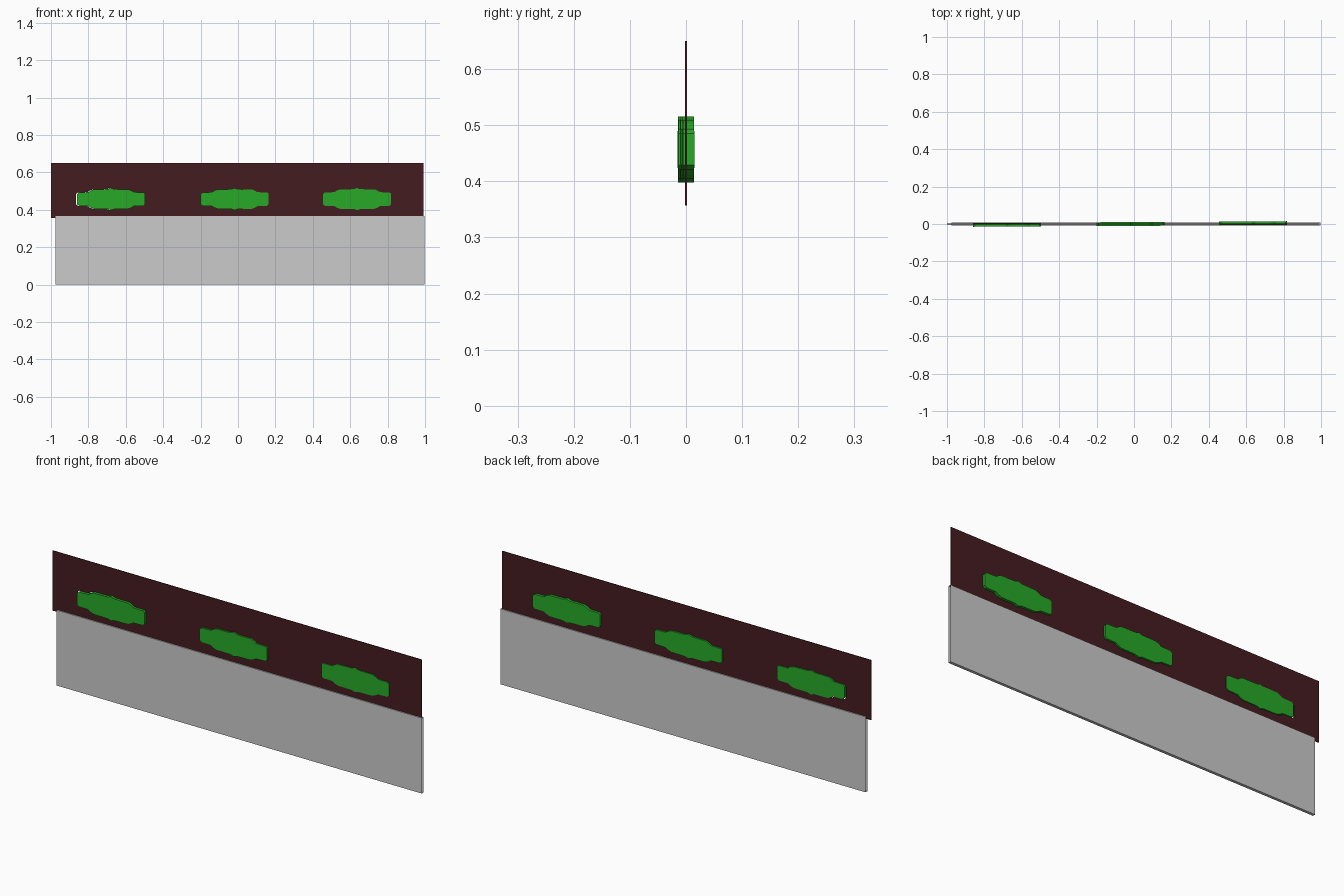
import bpy, bmesh

if "Cube" in bpy.data.objects:
    bpy.data.objects.remove(bpy.data.objects["Cube"])

def material(name, rgb):
    m = bpy.data.materials.new(name)
    m.diffuse_color = (*rgb, 1)
    m.use_nodes = True
    m.node_tree.nodes["Principled BSDF"].inputs["Base Color"].default_value = m.diffuse_color
    return m

def finish(name, bm, mat=None):
    me = bpy.data.meshes.new(name)
    bm.to_mesh(me)
    bm.free()
    ob = bpy.data.objects.new(name, me)
    bpy.context.collection.objects.link(ob)
    if mat:
        me.materials.append(mat)
    return ob

def slab(name, x0, x1, z0, z1, t, mat=None, open_ends=False):
    bm = bmesh.new()
    bmesh.ops.create_cube(bm, size=1)
    for v in bm.verts:
        v.co = (x0 if v.co.x < 0 else x1, v.co.y * t, z0 if v.co.z < 0 else z1)
    if open_ends:
        bm.normal_update()
        ends = [f for f in bm.faces if abs(f.normal.x) > 0.9]
        bmesh.ops.delete(bm, geom=ends, context='FACES_ONLY')
    return finish(name, bm, mat)

# Upper right quarter of the stepped plaque outline, mirrored to a loop
quarter = [(0.182, 0.028), (0.172, 0.036), (0.122, 0.037), (0.108, 0.046),
           (0.092, 0.052), (0.018, 0.053)]
top = quarter + [(0, 0.059)] + [(-x, z) for x, z in reversed(quarter)]
outline = top + [(x, -z) for x, z in reversed(top)]

def plaque(name, cx, cz, cy, t, slope=0.0, mat=None):
    bm = bmesh.new()
    face = bm.faces.new([bm.verts.new((cx + x, cy - t / 2 + slope * x, cz + z))
                         for x, z in outline])
    new = bmesh.ops.extrude_face_region(bm, geom=[face])["geom"]
    bmesh.ops.translate(bm, vec=(0, t, 0),
                        verts=[g for g in new if isinstance(g, bmesh.types.BMVert)])
    bmesh.ops.recalc_face_normals(bm, faces=bm.faces)
    return finish(name, bm, mat)

dark = material("dark_brown", (0.06, 0.012, 0.015))
green = material("green", (0.02, 0.4, 0.02))

# Lower grey board, open at both ends
slab("lower_board", -0.975, 0.998, 0.0, 0.368, 0.014, open_ends=True)

# Thin dark upper panel with a window behind each plaque
panel = slab("upper_panel", -1.0, 0.993, 0.357, 0.65, 0.0036, dark)

# Green plaques, set at a very slight angle through the windows
for cx, cy, shift in ((-0.678, -0.004, -0.006), (-0.018, 0, 0), (0.637, 0.004, 0)):
    cutter = plaque("window_cutter", cx + shift, 0.457, 0, 0.1)
    mod = panel.modifiers.new("window", 'BOOLEAN')
    mod.operation = 'DIFFERENCE'
    mod.object = cutter
    bpy.context.view_layer.objects.active = panel
    bpy.ops.object.modifier_apply(modifier=mod.name)
    bpy.data.objects.remove(cutter)
    plaque("green_plaque", cx, 0.457, cy, 0.02, 0.004, green)
